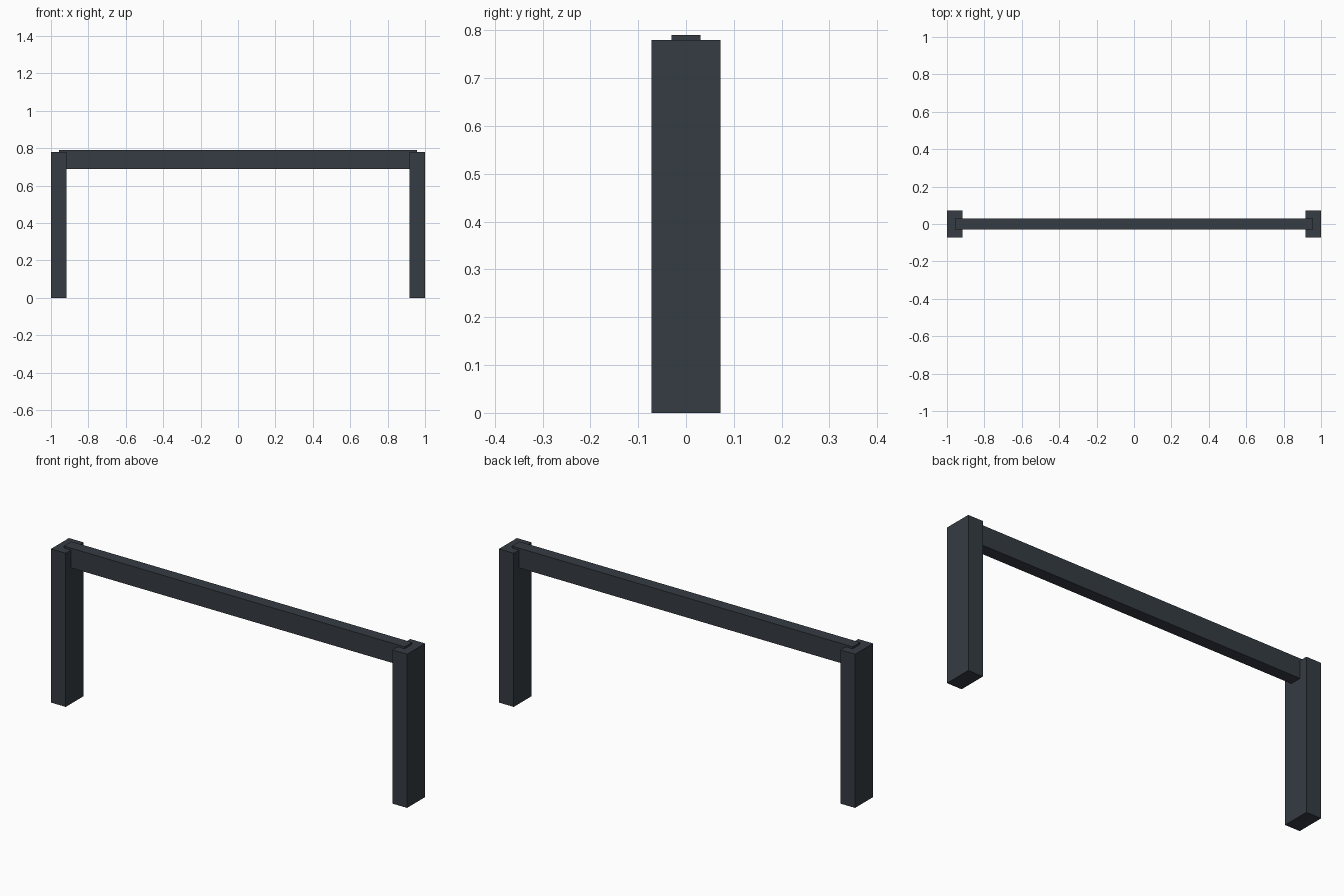
import bpy

if "Cube" in bpy.data.objects:
    bpy.data.objects.remove(bpy.data.objects["Cube"])

# Dark slate metal
slate = bpy.data.materials.new("dark_slate")
slate.diffuse_color = (0.035, 0.045, 0.055, 1)
slate.use_nodes = True
slate.node_tree.nodes["Principled BSDF"].inputs["Base Color"].default_value = slate.diffuse_color


def box(name, x, y, z):
    """Box spanning the given (min, max) range on each axis."""
    spans = (x, y, z)
    bpy.ops.mesh.primitive_cube_add(size=1, location=[(a + b) / 2 for a, b in spans])
    obj = bpy.context.object
    obj.name = name
    obj.scale = [b - a for a, b in spans]
    bpy.ops.object.transform_apply(location=False, rotation=False, scale=True)
    obj.data.materials.append(slate)
    return obj


# Upright posts
box("left_post", (-1.0, -0.917), (-0.072, 0.072), (0, 0.78))
box("right_post", (0.917, 1.0), (-0.072, 0.072), (0, 0.78))

# Crossbar let into the posts, standing slightly proud of their tops
box("crossbar", (-0.957, 0.957), (-0.03, 0.03), (0.69, 0.79))
